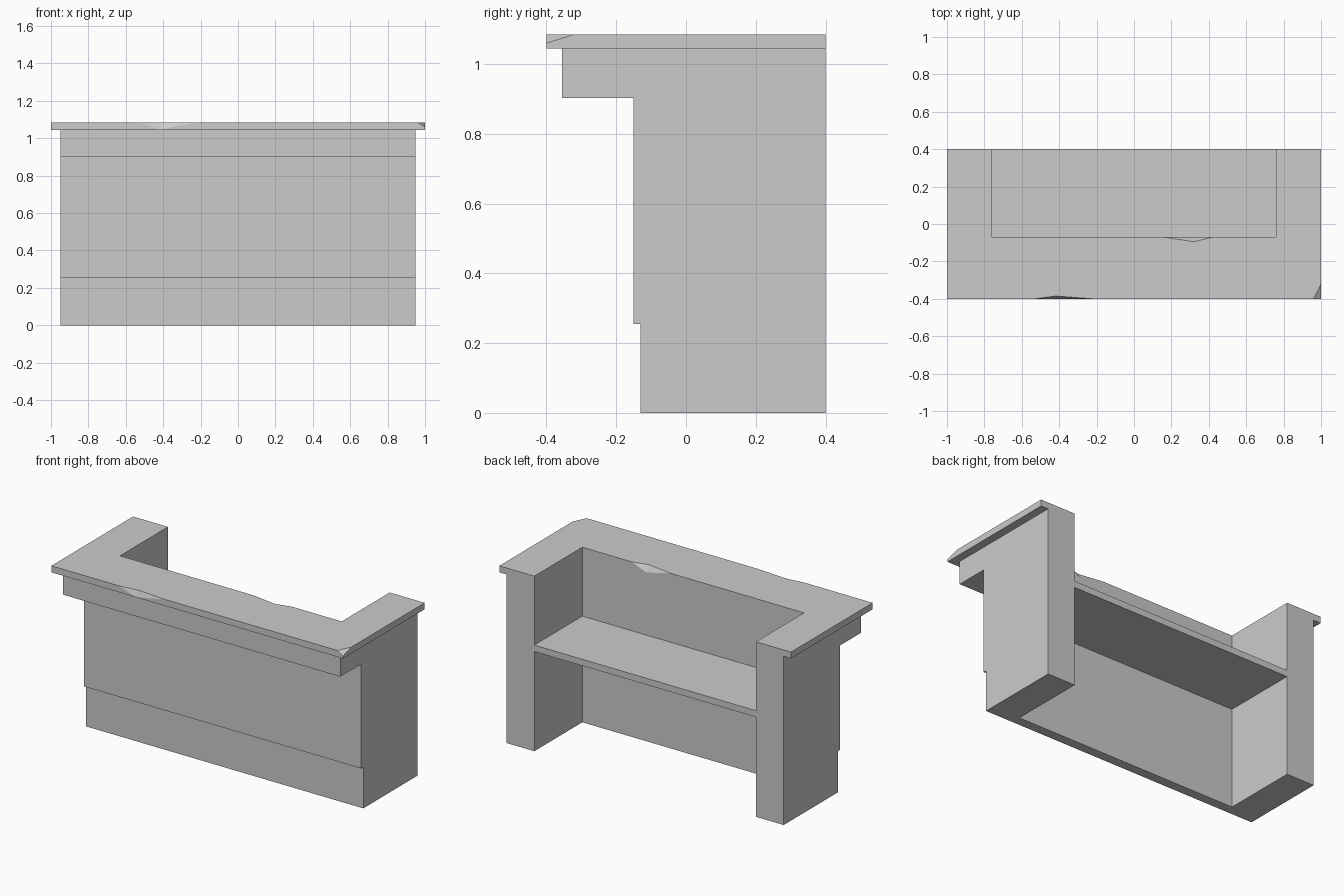
import bpy, bmesh
from mathutils import Vector

cube = bpy.data.objects.get("Cube")
if cube:
    bpy.data.objects.remove(cube, do_unlink=True)

# Main sizes
BACK, INNER_Y, INNER_X = 0.4, -0.07, 0.76
BODY_X, BODY_TOP, TOP = 0.95, 1.045, 1.085

grey = bpy.data.materials.new("plain grey")
grey.use_nodes = True
grey.diffuse_color = (0.6, 0.6, 0.6, 1)
grey.node_tree.nodes["Principled BSDF"].inputs["Base Color"].default_value = (0.6, 0.6, 0.6, 1)


def prism(points, offset):
    """Closed flat outline swept along an offset."""
    bm = bmesh.new()
    face = bm.faces.new([bm.verts.new(p) for p in points])
    swept = bmesh.ops.extrude_face_region(bm, geom=[face])
    moved = [g for g in swept["geom"] if isinstance(g, bmesh.types.BMVert)]
    bmesh.ops.translate(bm, verts=moved, vec=offset)
    bmesh.ops.recalc_face_normals(bm, faces=bm.faces)
    return bm


def add(name, bm):
    mesh = bpy.data.meshes.new(name)
    bm.to_mesh(mesh)
    bm.free()
    mesh.materials.append(grey)
    obj = bpy.data.objects.new(name, mesh)
    bpy.context.collection.objects.link(obj)
    return obj


def box(name, x, y0, y1, z0, z1):
    outline = [(-x, y0, z0), (x, y0, z0), (x, y1, z0), (-x, y1, z0)]
    return add(name, prism(outline, (0, 0, z1 - z0)))


# Counter body: stepped side profile, hollowed out from the back
profile = [(BACK, 0), (-0.13, 0), (-0.13, 0.255), (-0.15, 0.255), (-0.15, 0.902),
           (-0.355, 0.902), (-0.355, BODY_TOP), (BACK, BODY_TOP)]
body = add("counter_body", prism([(-BODY_X, y, z) for y, z in profile], (2 * BODY_X, 0, 0)))
cutter = box("hollow_cutter", INNER_X, INNER_Y, 1, -1, 2)
cutter.hide_render = True
hollow = body.modifiers.new("hollow", 'BOOLEAN')
hollow.operation, hollow.solver, hollow.object = 'DIFFERENCE', 'EXACT', cutter
bpy.context.view_layer.objects.active = body
bpy.ops.object.modifier_apply(modifier="hollow")
bpy.data.objects.remove(cutter, do_unlink=True)

# Shelf between the end walls
box("inner_shelf", INNER_X, INNER_Y, BACK, 0.618, 0.658)

# U-shaped worktop, with extra points along the edges for the worn spots
FRONT = -0.4
outline = [(-1, FRONT), (-0.53, FRONT), (-0.42, FRONT), (-0.22, FRONT), (1, FRONT), (1, BACK),
           (INNER_X, BACK), (INNER_X, INNER_Y), (0.42, INNER_Y), (0.32, INNER_Y),
           (0.16, INNER_Y), (-INNER_X, INNER_Y), (-INNER_X, BACK), (-1, BACK)]
bm = prism([(x, y, BODY_TOP) for x, y in outline], (0, 0, TOP - BODY_TOP))

# Worn spots: dent the upper edge inward at one point on the front and inside
for x, y, dent in ((-0.42, FRONT, 0.015), (0.32, INNER_Y, -0.025)):
    for v in bm.verts:
        if (v.co - Vector((x, y, TOP))).length < 0.001:
            v.co.y += dent

# Chipped front corner
a, b, c = Vector((0.96, FRONT, TOP)), Vector((1, -0.32, TOP)), Vector((1, FRONT, 1.06))
normal = (b - a).cross(c - a).normalized()
if normal.x < 0:
    normal.negate()
bmesh.ops.bisect_plane(bm, geom=bm.verts[:] + bm.edges[:] + bm.faces[:],
                       plane_co=a, plane_no=normal, clear_outer=True)
bmesh.ops.holes_fill(bm, edges=[e for e in bm.edges if e.is_boundary])
bmesh.ops.triangulate(bm, faces=bm.faces[:])
bmesh.ops.recalc_face_normals(bm, faces=bm.faces)
add("worktop", bm)
